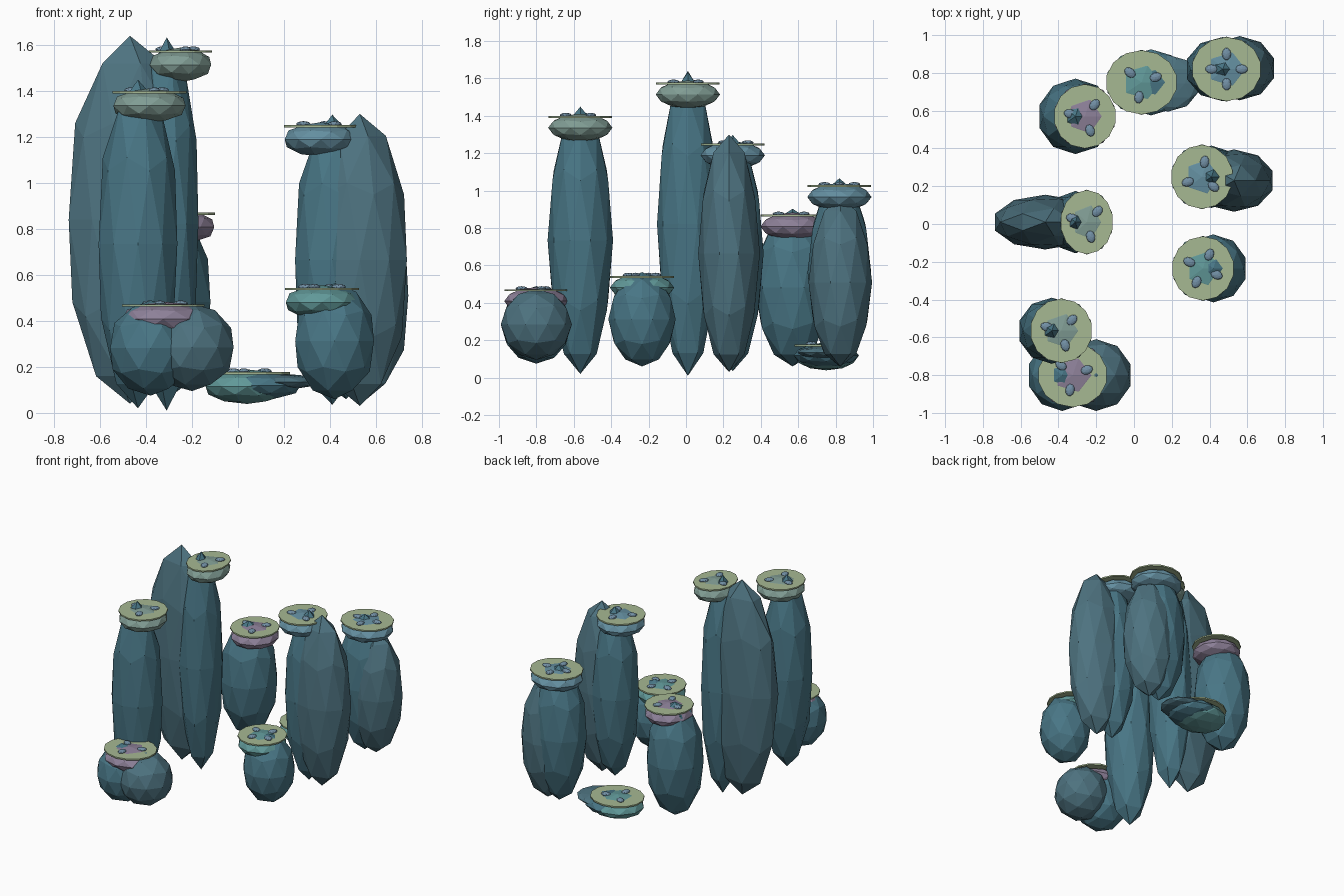
import bpy, math

if "Cube" in bpy.data.objects:
    bpy.data.objects.remove(bpy.data.objects["Cube"])


def mat(name, r, g, b):
    m = bpy.data.materials.new(name)
    m.diffuse_color = (r, g, b, 1)
    m.use_nodes = True
    m.node_tree.nodes["Principled BSDF"].inputs["Base Color"].default_value = m.diffuse_color
    return m


ROCK = mat("rock", .065, .18, .235)
SIDE = mat("side_rock", .075, .17, .215)
TOP = mat("plateau_green", .38, .48, .29)
PEBBLE = mat("pebble_blue", .17, .28, .38)
PURPLE = mat("collar_purple", .27, .22, .32)
TEAL = mat("collar_teal", .12, .32, .32)
BLUE = mat("collar_blue", .13, .28, .36)
GREEN = mat("collar_green", .22, .34, .30)


def rock(name, loc, size, material, turn=0):
    bpy.ops.mesh.primitive_ico_sphere_add(subdivisions=2, radius=1, location=loc,
                                          rotation=(0, 0, turn))
    o = bpy.context.object
    o.name = name
    o.scale = size
    o.data.materials.append(material)


def side_pillar(x, y, bottom, peak, rx, ry):
    rock("side_pillar", (x, y, (bottom + peak) / 2), (rx, ry, (peak - bottom) / 2), SIDE)


def stack(x, y, bottom, top, rx, ry, shift, collar, plate_rx=.165, pebbles=3, start=0):
    # pillar whose peak pierces the plateau
    peak = top * 1.035
    rock("pillar", (x, y, (bottom + peak) / 2), (rx, ry, (peak - bottom) / 2), ROCK)
    # flattened collar under the thin plateau
    px = x + shift
    rock("collar", (px, y, top - .064), (plate_rx, .172, .075), collar)
    bpy.ops.mesh.primitive_cylinder_add(vertices=14, radius=1, depth=1,
                                        location=(px, y, top - .006))
    o = bpy.context.object
    o.name = "plateau"
    o.scale = (plate_rx, .17, .01)
    o.data.materials.append(TOP)
    # ring of flat pebbles
    for k in range(pebbles):
        a = math.radians(start) + k * math.tau / pebbles
        rock("pebble", (px + .08 * math.cos(a), y + .08 * math.sin(a), top + .003),
             (.033, .024, .013), PEBBLE, a)


# back row
stack(-.31, .57, .06, .872, .20, .20, .05, PURPLE, start=50)
stack(.09, .75, .055, .178, .19, .175, -.05, TEAL, plate_rx=.19, start=20)
side_pillar(.18, .745, .10, .17, .17, .15)
stack(.47, .82, .06, 1.03, .20, .17, .02, BLUE, plate_rx=.185, pebbles=4)
side_pillar(.56, .825, .06, .96, .19, .17)

# middle row
stack(.41, .25, .035, 1.253, .17, .165, -.05, BLUE, start=80)
side_pillar(.53, .23, .03, 1.30, .215, .165)
stack(-.31, .01, .01, 1.578, .145, .165, .06, GREEN, plate_rx=.14, start=45)
side_pillar(-.47, .01, .04, 1.64, .28, .145)

# front row
stack(.42, -.235, .06, .545, .18, .18, -.055, TEAL, pebbles=4, start=65)
stack(-.435, -.565, .02, 1.40, .18, .175, .05, GREEN, start=45)
stack(-.38, -.80, .075, .473, .185, .19, .055, PURPLE, plate_rx=.185, start=20)
side_pillar(-.20, -.80, .095, .475, .19, .19)
